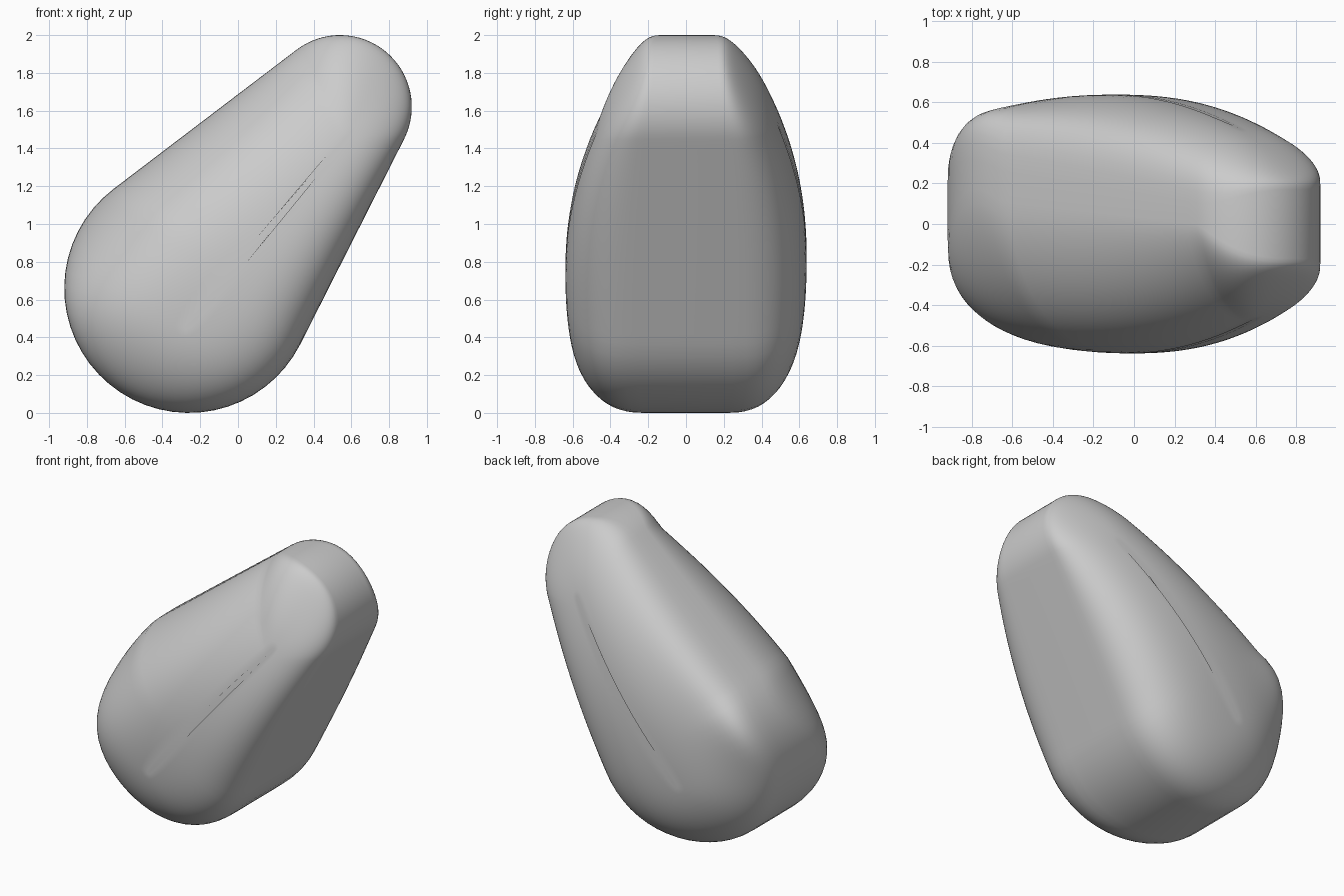
import bpy
import bmesh
from math import sin, cos, pi, atan2, asin, hypot

cube = bpy.data.objects.get("Cube")
if cube:
    bpy.data.objects.remove(cube, do_unlink=True)

# Outline seen from the front: a large lower circle and a small upper one
LOW, LOW_R = (-0.26, 0.66), 0.66
TOP, TOP_R = (0.54, 1.62), 0.38
dx, dz = TOP[0] - LOW[0], TOP[1] - LOW[1]
length = hypot(dx, dz)
axis = atan2(dz, dx)
taper = asin((LOW_R - TOP_R) / length)
UPPER = axis + pi / 2 - taper      # normal of the upper left flank
LOWER = axis - pi / 2 + taper      # normal of the lower right flank
SIDE = axis + pi / 2
T_MIN, T_MAX = -LOW_R / length, 1 + TOP_R / length
ARC, FLANK, RINGS = 32, 22, 18


def outline():
    """Pairs of position along the axis and direction of the rim normal."""
    pts = []
    for i in range(ARC):
        pts.append((1, LOWER + (UPPER - LOWER) * i / ARC))
    for i in range(FLANK):
        pts.append((1 - i / FLANK, UPPER))
    for i in range(ARC):
        pts.append((0, UPPER + (LOWER + 2 * pi - UPPER) * i / ARC))
    for i in range(FLANK):
        pts.append((i / FLANK, LOWER))
    return pts


def surface_point(c, angle, s, side):
    """Point at fraction s from the crest to the rim; side is -1 front, 1 back."""
    r = LOW_R + (TOP_R - LOW_R) * c
    # Rim point along and across the axis, and its matching crest point
    rim_t = c + r * cos(angle - axis) / length
    rim_n = r * cos(angle - SIDE)
    a = (rim_t - T_MIN) / (T_MAX - T_MIN)
    crest_t = 0.41 - 0.54 * cos(pi * a)
    crest_n = -0.13 if side < 0 else -0.02
    t = crest_t + (rim_t - crest_t) * s
    n = crest_n + (rim_n - crest_n) * s
    x = LOW[0] + dx * t + n * cos(SIDE)
    z = LOW[1] + dz * t + n * sin(SIDE)
    v = cos(angle - SIDE)
    up, down = max(v, 0) ** 3, max(-v, 0) ** 3
    depth = 0.63 + 0.1 * t - 0.28 * t * t
    # The upper left rim narrows to a ridge set towards the back
    rim = 0.21 - 0.04 * a - 0.13 * up + 0.05 * down
    shift = (0.33 - 0.31 * a) * up * up * s ** 4
    p = 2.5 + 0.3 * down
    if side < 0:
        p -= 0.8 * up * a
    dome = max(0, 1 - s ** p) ** (1 / p)
    return x, side * (rim + (depth - rim) * dome) + shift, z


# Pebble body: front dome, rim and back dome as one chain of rings
bm = bmesh.new()
fractions = [sin(pi / 2 * (k + 0.4) / (RINGS + 0.4)) for k in range(RINGS + 1)]
levels = [(s, -1) for s in fractions] + [(s, 1) for s in reversed(fractions)]
rings = [[bm.verts.new(surface_point(c, t, s, side)) for c, t in outline()]
         for s, side in levels]
count = len(rings[0])
for r0, r1 in zip(rings, rings[1:]):
    for i in range(count):
        j = (i + 1) % count
        bm.faces.new((r0[i], r0[j], r1[j], r1[i]))

# Narrow caps close the two crests
for ring in (rings[0], rings[-1]):
    bm.faces.new(ring)
bmesh.ops.recalc_face_normals(bm, faces=bm.faces[:])
for f in bm.faces:
    f.smooth = True
mesh = bpy.data.meshes.new("pebble")
bm.to_mesh(mesh)
bm.free()
pebble = bpy.data.objects.new("pebble", mesh)
bpy.context.collection.objects.link(pebble)

# Plain stone colour
stone = bpy.data.materials.new("stone_grey")
stone.use_nodes = True
colour = (0.6, 0.6, 0.6, 1)
stone.diffuse_color = colour
stone.node_tree.nodes["Principled BSDF"].inputs["Base Color"].default_value = colour
mesh.materials.append(stone)
